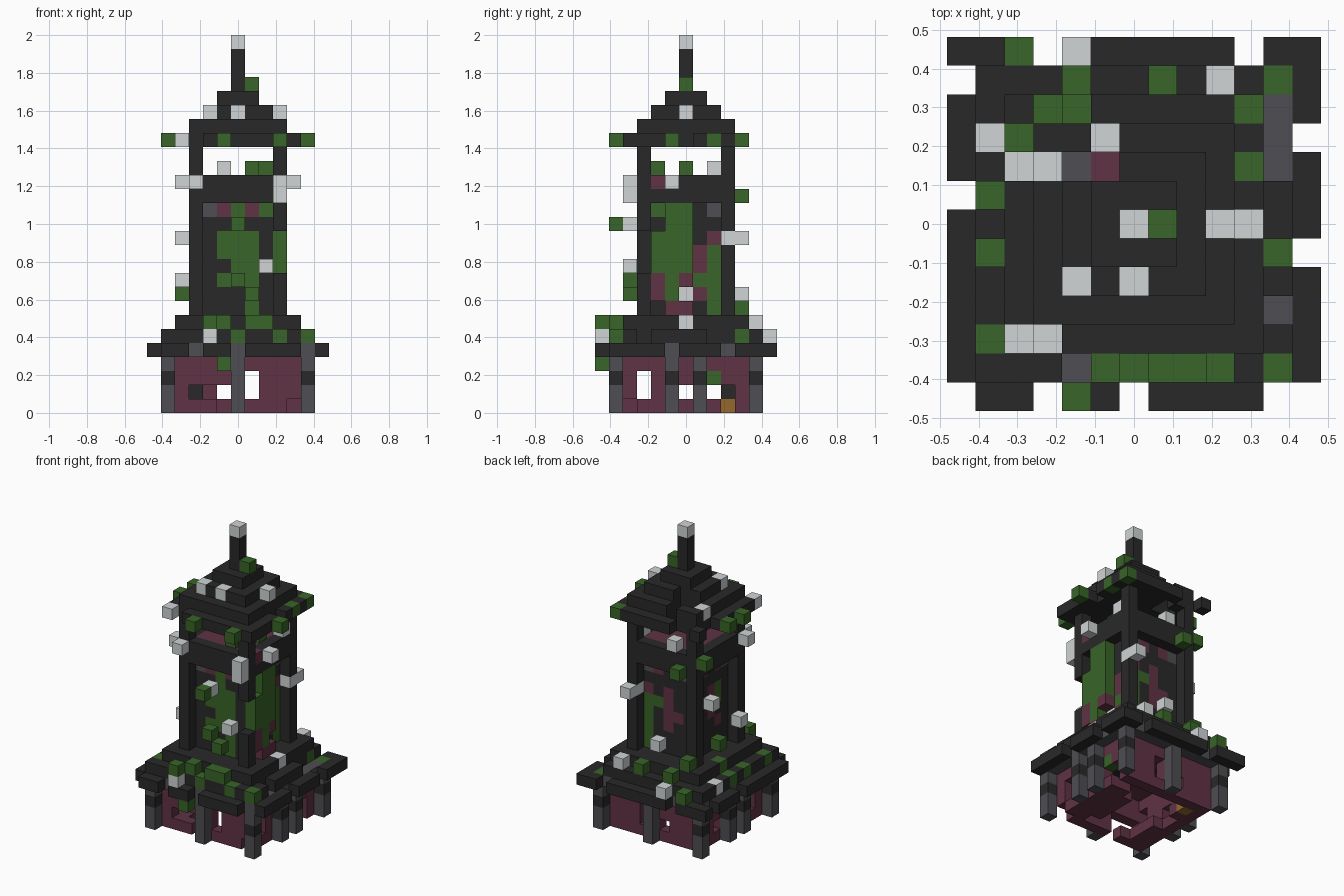
import bpy, bmesh
from mathutils import Vector

cube = bpy.data.objects.get("Cube")
if cube:
    bpy.data.objects.remove(cube, do_unlink=True)

U = 2 / 27  # edge of one block
COLOURS = {
    "dark_stone": (0.022, 0.022, 0.022),
    "grey_stone": (0.077, 0.075, 0.085),
    "maroon_brick": (0.115, 0.032, 0.056),
    "leaf_green": (0.04, 0.13, 0.021),
    "pale_lantern": (0.63, 0.66, 0.67),
    "gold": (0.30, 0.14, 0.026),
}
MATS = {}
for name, rgb in COLOURS.items():
    m = bpy.data.materials.new(name)
    m.use_nodes = True
    m.diffuse_color = (*rgb, 1)
    m.node_tree.nodes["Principled BSDF"].inputs["Base Color"].default_value = (*rgb, 1)
    MATS[name] = m
DARK, GREY, RED, GREEN, PALE, GOLD = COLOURS

grid = {}  # block position -> (part, colour)


def box(part, colour, xs, ys, zs):
    """Fill an inclusive range of blocks."""
    for i in range(xs[0], xs[1] + 1):
        for j in range(ys[0], ys[1] + 1):
            for k in range(zs[0], zs[1] + 1):
                grid[i, j, k] = (part, colour)


def slab(part, colour, r, k):
    box(part, colour, (-r, r), (-r, r), (k, k))


def ring(part, colour, r, k0, k1):
    for s in (-r, r):
        box(part, colour, (s, s), (-r, r), (k0, k1))
        box(part, colour, (-r, r), (s, s), (k0, k1))


def post(part, colour, i, j, k0, k1):
    box(part, colour, (i, i), (j, j), (k0, k1))


def cut(cells):
    for c in cells:
        grid.pop(c, None)


def scatter(part, colour, cells):
    for c in cells:
        grid[c] = (part, colour)


def panel(place, rows, top):
    """Draw a wall panel from text rows, top row first, left to right."""
    key = {"d": DARK, "y": GREY, "m": RED, "g": GREEN, "w": PALE}
    for r, row in enumerate(rows):
        for c, ch in enumerate(row):
            grid[place(c - 2, top - r, ch)] = ("tower_panels", key[ch])


# Ground floor: broken floor plate, brick walls and window openings
slab("floor", RED, 4, 0)
cut([(i, j, 0) for i in (-2, -1, 0, 1) for j in range(-3, 3)])
cut([(i, 3, 0) for i in range(-3, 4)])
cut([(2, -3, 0), (-3, 0, 0), (-3, 1, 0), (2, 2, 0)])
ring("base_walls", RED, 4, 0, 3)
for s in (-4, 4):
    cut([(s, -3, 1), (s, -3, 2), (s, 0, 1), (s, 2, 1)])
    cut([(-1, s, 1), (1, s, 1), (1, s, 2)])
cut([(-3, -4, 1), (-2, -4, 1), (-1, -4, 0), (4, -4, 0), (4, 3, 0), (4, 3, 1)])
scatter("base_walls", GREEN, [(4, 2, 2), (-1, -4, 3)])
scatter("chest", DARK, [(-3, 3, 1)])
scatter("chest", GOLD, [(-3, 3, 0)])

# Posts around the ground floor
for s in (-5, 5):
    for t in (-5, -1, 1, 5):
        post("base_posts", GREY, s, t, 0, 3)
        post("base_posts", DARK, s, t, 2, 2)
    post("base_posts", GREY, 0, s, 0, 3)

# Stepped lower roof with a broken edge, and a maroon ceiling
slab("lower_roof", DARK, 6, 4)
ring("lower_roof", GREY, 5, 4, 4)
slab("lower_roof", RED, 4, 4)
slab("lower_roof", DARK, 1, 4)
slab("lower_roof", DARK, 5, 5)
slab("lower_roof", DARK, 4, 6)
cut([(i, -6, 4) for i in (-6, -3, 0, 5, 6)])
cut([(i, 6, 4) for i in (-3, 4)])
cut([(-6, j, 4) for j in (5, 1)] + [(6, j, 4) for j in (3, -1)])
cut([(5, j, 5) for j in (5, 4, 3, 2, -3)] + [(-2, -5, 5)])

# Tower: corner columns, recessed panels and the belvedere deck
for s in (-3, 3):
    for t in (-3, 3):
        post("tower_columns", DARK, s, t, 7, 18)
ring("deck", DARK, 3, 15, 16)
slab("deck", RED, 2, 16)
scatter("deck", RED, [(3, -2, 16)])
scatter("deck", GREY, [(-2, 2, 16)])
cut([(3, -3, k) for k in (10, 11, 12)])
panel(lambda c, k, ch: (c, 2, k),
      ["ymdmy", "ddddd", "ddmdd", "ddmgd", "dmmdd", "ddmdd", "ddddd", "ddddd"], 14)
panel(lambda c, k, ch: (-2, c, k),
      ["ymdmy", "ddddd", "dgmdd", "dgmdd", "ddmdd", "dmddd", "ddddd", "ddddd"], 14)
panel(lambda c, k, ch: (3 if ch in "gm" and c < 1 else 2, c, k),
      ["yggdy", "dggdd", "gggdm", "gggmg", "gggmg", "mgmgg", "mgwmg", "dmmdg"], 14)
panel(lambda c, k, ch: (c, -2, k),
      ["ymgmg", "ddgdd", "dgggd", "dgggd", "ddggd", "dgggd", "dddgd", "dddgd"], 14)

# Stepped upper roof with broken eaves and a hole, and the spire
slab("upper_roof", DARK, 3, 19)
ring("upper_roof", DARK, 4, 19, 19)
slab("upper_roof", DARK, 3, 20)
slab("upper_roof", DARK, 2, 21)
slab("upper_roof", DARK, 1, 22)
cut([(i, 2, k) for i in (-2, -1) for k in (19, 20, 21)])
cut([(-1, 3, 19), (-1, 3, 20)])
cut([(-3, -4, 19), (-4, 2, 19), (-4, 3, 19), (4, 0, 19), (-3, 4, 19), (-2, 4, 19)])
post("spire", DARK, 0, 0, 23, 25)
post("spire", PALE, 0, 0, 26, 26)

# Leaf blocks
scatter("leaves", GREEN, [
    (-2, -6, 6), (-1, -6, 3), (-1, -5, 6), (0, -5, 5), (1, -5, 6), (2, -5, 6),
    (3, -5, 5), (5, -5, 5), (-5, -4, 5), (-5, -1, 5), (-5, 1, 5), (-4, 6, 5),
    (-2, 5, 6), (1, 5, 6), (5, 5, 4), (4, 4, 5), (-4, 1, 6),
    (-3, 4, 7), (0, -5, 13), (1, -4, 8), (0, -4, 9), (-4, 1, 8)])
scatter("leaves", GREEN, [
    (-2, 4, 15), (-4, 3, 16), (1, -2, 17), (2, 0, 17), (3, -5, 19), (4, 2, 19),
    (-1, -5, 19), (-5, -1, 19), (-5, 1, 19), (5, -1, 19), (4, 4, 19), (1, 0, 23)])

# Lantern blocks
scatter("lanterns", PALE, [
    (-2, -6, 5), (-2, 6, 5), (3, 5, 6), (-5, 3, 5), (4, 0, 6), (0, 4, 8),
    (-4, -2, 9), (2, -4, 10), (-4, 2, 12), (3, 4, 12), (3, 3, 12), (0, -4, 13),
    (3, -4, 15), (3, -4, 16), (4, -1, 16), (-4, -3, 16), (-3, -4, 16),
    (-1, 3, 17), (3, 2, 17), (-4, -4, 19), (-3, 2, 20), (-2, -2, 21),
    (0, -2, 21), (3, 0, 21)])

# Skin every part: keep only outward block faces, then merge flat areas
SIDES = [Vector(d) for d in ((1, 0, 0), (-1, 0, 0), (0, 1, 0), (0, -1, 0), (0, 0, 1), (0, 0, -1))]
for part in sorted({p for p, _ in grid.values()}):
    mesh = bpy.data.meshes.new(part)
    slots = []
    bm = bmesh.new()
    for cell, (owner, colour) in grid.items():
        if owner != part:
            continue
        if colour not in slots:
            slots.append(colour)
            mesh.materials.append(MATS[colour])
        centre = Vector(cell) + Vector((0, 0, 0.5))
        for n in SIDES:
            if tuple(int(v) for v in Vector(cell) + n) in grid:
                continue
            a = Vector((n.y, n.z, n.x)) / 2
            b = n.cross(a)
            mid = centre + n / 2
            quad = [bm.verts.new((mid + v) * U) for v in (-a - b, a - b, a + b, b - a)]
            bm.faces.new(quad).material_index = slots.index(colour)
    bmesh.ops.remove_doubles(bm, verts=bm.verts, dist=U / 100)
    bmesh.ops.dissolve_limit(bm, angle_limit=0.02, verts=bm.verts, edges=bm.edges,
                             delimit={"MATERIAL"})
    bm.to_mesh(mesh)
    bm.free()
    bpy.context.collection.objects.link(bpy.data.objects.new(part, mesh))
